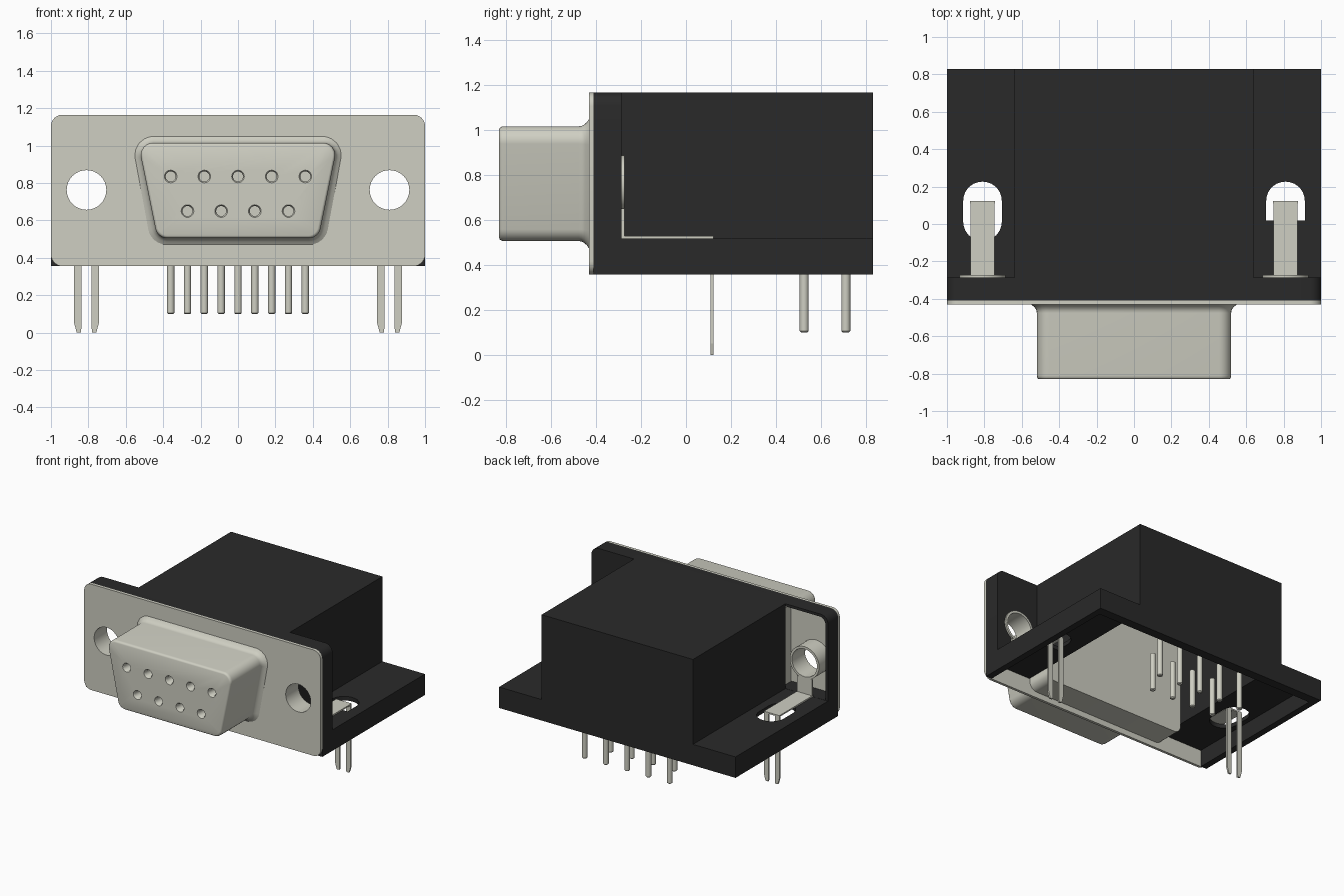
import bpy, bmesh, math
from mathutils import Vector

old = bpy.data.objects.get("Cube")
if old:
    bpy.data.objects.remove(old, do_unlink=True)


def material(name, rgb):
    m = bpy.data.materials.new(name)
    m.use_nodes = True
    m.diffuse_color = (*rgb, 1)
    m.node_tree.nodes["Principled BSDF"].inputs["Base Color"].default_value = (*rgb, 1)
    return m


METAL = material("warm grey metal", (0.62, 0.62, 0.54))
BLACK = material("black plastic", (0.0225, 0.0225, 0.0225))


def finish(bm, name, mat):
    bmesh.ops.recalc_face_normals(bm, faces=bm.faces)
    me = bpy.data.meshes.new(name)
    bm.to_mesh(me)
    bm.free()
    ob = bpy.data.objects.new(name, me)
    bpy.context.collection.objects.link(ob)
    me.materials.append(mat)
    return ob


def loft(name, sections, mat):
    """Skin matching rings of points and cap both ends."""
    bm = bmesh.new()
    rings = [[bm.verts.new(p) for p in s] for s in sections]
    n = len(rings[0])
    for a, b in zip(rings, rings[1:]):
        for i in range(n):
            j = (i + 1) % n
            bm.faces.new((a[i], a[j], b[j], b[i]))
    bm.faces.new(rings[0])
    bm.faces.new(rings[-1])
    return finish(bm, name, mat)


def slab(name, outline, y0, y1, mat):
    """Extrude an x-z outline along y."""
    return loft(name, [[(x, y, z) for x, z in outline] for y in (y0, y1)], mat)


def box(name, x0, x1, y0, y1, z0, z1, mat):
    return slab(name, [(x0, z0), (x1, z0), (x1, z1), (x0, z1)], y0, y1, mat)


def circle(ca, cb, r, n=32):
    return [(ca + r * math.cos(2 * math.pi * i / n), cb + r * math.sin(2 * math.pi * i / n))
            for i in range(n)]


def rounded(corners, radii, seg=6):
    """Round each corner of a polygon with an arc."""
    out, n = [], len(corners)
    for i, r in enumerate(radii):
        p = Vector(corners[i])
        if r == 0:
            out.append(tuple(p))
            continue
        u = (Vector(corners[i - 1]) - p).normalized()
        v = (Vector(corners[(i + 1) % n]) - p).normalized()
        half = u.angle(v) / 2
        c = p + (u + v).normalized() * (r / math.sin(half))
        a, b = p + u * (r / math.tan(half)) - c, p + v * (r / math.tan(half)) - c
        for k in range(seg + 1):
            out.append(tuple(c + a.lerp(b, k / seg).normalized() * r))
    return out


def boolean(ob, tools, op="DIFFERENCE"):
    """Apply booleans and discard the tools."""
    for t in tools:
        mod = ob.modifiers.new("cut", "BOOLEAN")
        mod.object, mod.operation, mod.solver = t, op, "EXACT"
    bpy.context.view_layer.update()
    me = bpy.data.meshes.new_from_object(ob.evaluated_get(bpy.context.evaluated_depsgraph_get()))
    ob.modifiers.clear()
    ob.data = me
    for t in tools:
        bpy.data.objects.remove(t, do_unlink=True)


def smooth(ob, angle=35):
    bpy.ops.object.select_all(action="DESELECT")
    ob.select_set(True)
    bpy.context.view_layer.objects.active = ob
    bpy.ops.object.shade_smooth_by_angle(angle=math.radians(angle))


HX, HZ = 0.81, 0.763         # mounting hole centre
BOT, TOP = 0.356, 1.165
WALL, LEDGE = -0.286, 0.516  # back of the front wall, top of the base

# Housing: front wall, base and raised block
wall = [(-1, BOT), (1, BOT), (1, TOP), (-1, TOP)]
housing = slab("housing", rounded(wall, (0, 0, 0.06, 0.06)), -0.41, WALL, BLACK)
boolean(housing, [box("base", -1, 1, -0.35, 0.83, BOT, LEDGE, BLACK),
                  box("block", -0.64, 0.64, -0.35, 0.83, 0.45, TOP, BLACK)], "UNION")


# Open underside, rear pocket of the wall, mounting holes and slots
def slot(cx, y0, square):
    r, y1 = 0.103, 0.226
    pts = rounded([(cx - r, y0), (cx + r, y0), (cx + r, y1), (cx - r, y1)],
                  (0 if square else 0.1,) * 2 + (0.1,) * 2)
    return loft("slot", [[(x, y, z) for x, y in pts] for z in (0.3, 0.6)], BLACK)


pocket = [(-0.98, LEDGE + 0.001), (-0.603, LEDGE + 0.001), (-0.603, 1.145), (-0.98, 1.145)]
boolean(housing, [box("under", -0.95, 0.95, -0.45, 0.76, 0.3, 0.485, BLACK),
                  box("inside", -0.605, 0.605, -0.45, 0.76, 0.4, 1.12, BLACK),
                  slab("pocket", rounded(pocket, (0, 0, 0, 0.05)), -0.45, WALL + 0.001, BLACK),
                  slab("hole", circle(HX, HZ, 0.122), -0.5, -0.2, BLACK),
                  slot(-HX, -0.09, False), slot(HX, 0.02, True)])
smooth(housing)

# Front plate with two mounting holes
plate = slab("front_plate", rounded(wall, (0.06,) * 4), -0.43, -0.41, METAL)
boolean(plate, [slab("hole", circle(s * HX, HZ, 0.106), -0.6, -0.2, METAL) for s in (-1, 1)])
smooth(plate)


# Trapezoid shell with flared foot and rounded rim
def trapezoid(y, d):
    c = [(-0.431 - d, 0.505 - d), (0.431 + d, 0.505 - d),
         (0.534 + d * 1.1, 1.015 + d), (-0.534 - d * 1.1, 1.015 + d)]
    return [(x, y, z) for x, z in rounded(c, (0.065 + d,) * 4)]


shell = loft("connector_shell", [trapezoid(y, d) for y, d in (
    (-0.424, 0.042), (-0.433, 0.03), (-0.441, 0.018), (-0.452, 0.008), (-0.463, 0.002),
    (-0.476, 0), (-0.81, 0), (-0.82, -0.002), (-0.827, -0.007), (-0.83, -0.014))], METAL)

# Contact sockets with a chamfered mouth
contacts = [(0.18 * (i - 2), 0.835, 0.71) for i in range(5)]
contacts += [(0.18 * (i - 1.5), 0.65, 0.525) for i in range(4)]
boolean(shell, [loft("socket", [[(a, y, b) for a, b in circle(x, z, r, 20)] for y, r in (
    (-0.85, 0.034), (-0.83, 0.034), (-0.82, 0.027), (-0.74, 0.027))], METAL)
    for x, z, _ in contacts])
smooth(shell)

# Body behind the plate, rounded along its lower edges
insert = [(-0.6, 0.4), (0.6, 0.4), (0.6, 1.1), (-0.6, 1.1)]
smooth(slab("rear_insert", rounded(insert, (0.06, 0.06, 0, 0)), -0.412, -0.21, METAL))

# Board pins with chamfered tips
for k, (x, _, y) in enumerate(contacts):
    pin = loft(f"contact_pin_{k + 1}", [[(a, b, z) for a, b in circle(x, y, r, 16)] for z, r in (
        (0.1, 0.014), (0.106, 0.02), (0.39, 0.02))], METAL)
    smooth(pin)

# Mounting hardware on each side: sleeve, strap and two board legs
for s, side in ((-1, "right"), (1, "left")):
    cx = s * HX
    sleeve = slab(f"{side}_sleeve", circle(cx, HZ, 0.124), -0.412, -0.274, METAL)
    boolean(sleeve, [slab("bore", circle(cx, HZ, 0.106), -0.6, 0, METAL)])
    smooth(sleeve)
    box(f"{side}_strap_upright", cx - 0.065, cx + 0.065, -0.287, -0.274, LEDGE, 0.65, METAL)
    box(f"{side}_strap", cx - 0.065, cx + 0.065, -0.287, 0.122, LEDGE + 0.001, 0.528, METAL)
    for t, pos in ((-1, "a"), (1, "b")):
        leg = [(0.027, 0.52), (0.027, 0.03), (0.03, 0), (0.052, 0), (0.066, 0.05), (0.066, 0.52)]
        slab(f"{side}_board_leg_{pos}", [(cx + t * x, z) for x, z in leg], 0.109, 0.122, METAL)
